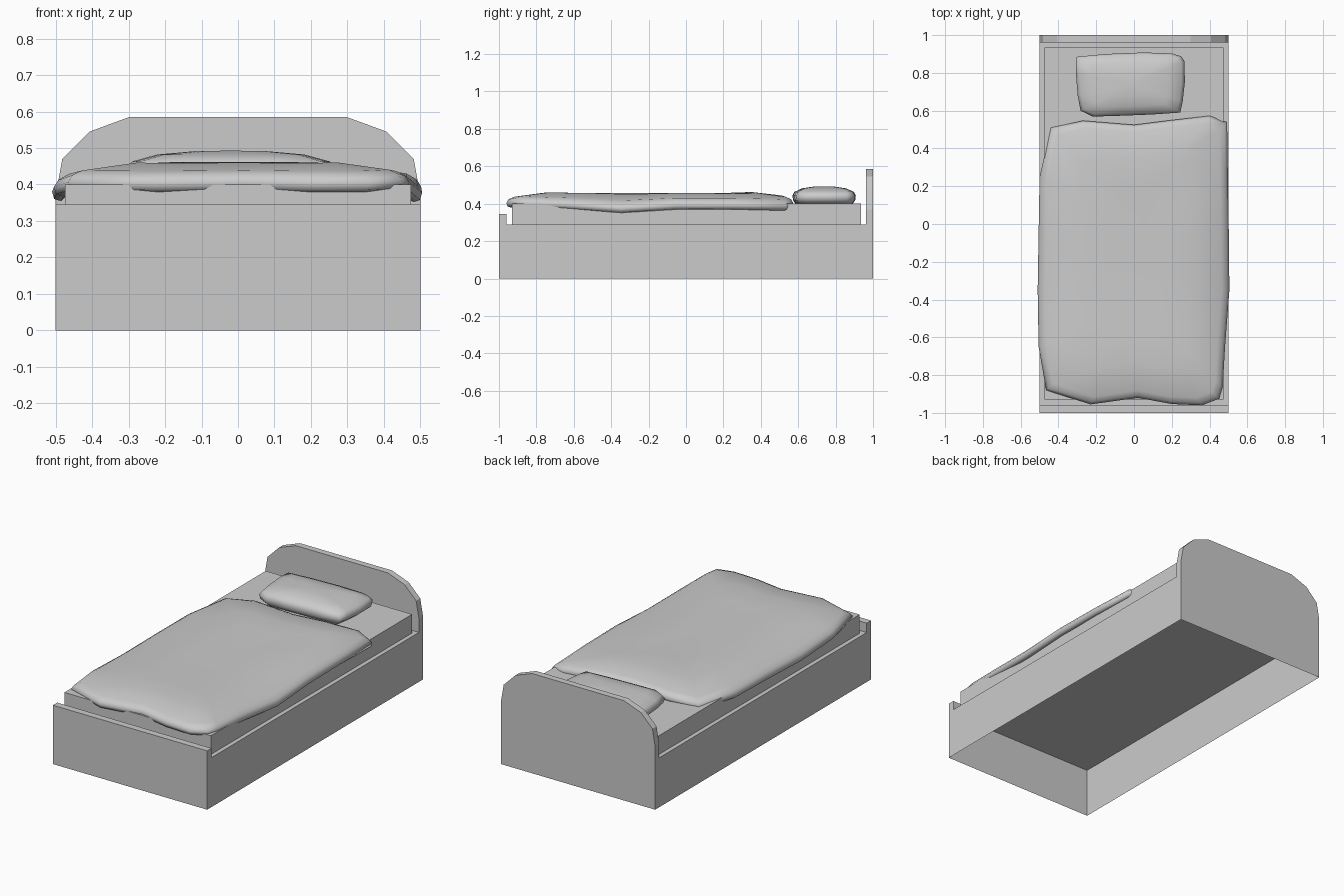
import bpy, bmesh

if "Cube" in bpy.data.objects:
    bpy.data.objects.remove(bpy.data.objects["Cube"])

def finish(bm, name, smooth=False):
    bmesh.ops.recalc_face_normals(bm, faces=bm.faces)
    me = bpy.data.meshes.new(name)
    bm.to_mesh(me)
    bm.free()
    for p in me.polygons:
        p.use_smooth = smooth
    ob = bpy.data.objects.new(name, me)
    bpy.context.collection.objects.link(ob)
    return ob

def prism(name, pts, y0, y1):
    """Extrude an x,z outline along y."""
    bm = bmesh.new()
    f = bm.faces.new([bm.verts.new((x, y0, z)) for x, z in pts])
    ext = bmesh.ops.extrude_face_region(bm, geom=[f], use_keep_orig=True)
    bmesh.ops.translate(bm, vec=(0, y1 - y0, 0),
                        verts=[v for v in ext['geom'] if isinstance(v, bmesh.types.BMVert)])
    return finish(bm, name)

def rect(w, z0, z1):
    return [(-w, z0), (w, z0), (w, z1), (-w, z1)]

def cushion(name, outline, centre, half, rings, tip_z):
    """Loft an outline (x, y, dz) through rings (inset, z, dz weight), capped both ends."""
    bm = bmesh.new()
    cx, cy = centre
    loops = []
    for d, z, w in rings:
        loops.append([bm.verts.new((cx + (x - cx) * (1 - d / half[0]),
                                    cy + (y - cy) * (1 - d / half[1]),
                                    z + dz * w)) for x, y, dz in outline])
    n = len(outline)
    for a, b in zip(loops, loops[1:]):
        for i in range(n):
            j = (i + 1) % n
            bm.faces.new((a[i], a[j], b[j], b[i]))
    for loop, z in ((loops[0], rings[0][1]), (loops[-1], tip_z)):
        c = bm.verts.new((cx, cy, z))
        for i in range(n):
            bm.faces.new((loop[i], loop[(i + 1) % n], c))
    return finish(bm, name, True)

# Bed base: hollow, open underneath
bm = bmesh.new()
bmesh.ops.create_cube(bm, size=1)
for v in bm.verts:
    v.co = (v.co.x, v.co.y * 2, (v.co.z + 0.5) * 0.29)
bmesh.ops.delete(bm, geom=[f for f in bm.faces if f.calc_center_median().z < 0.01],
                 context='FACES_ONLY')
finish(bm, "bed_base")

# Footboard and faceted-arch headboard rising from the base
prism("footboard", rect(0.5, 0.29, 0.345), -1, -0.96)
arch = [(0.5, 0.29), (0.5, 0.37), (0.482, 0.47), (0.407, 0.545), (0.298, 0.585)]
prism("headboard", arch + [(-x, z) for x, z in reversed(arch)], 0.962, 1)

# Mattress
prism("mattress", rect(0.475, 0.29, 0.40), -0.93, 0.935)

# Quilt with uneven, drooping hem
quilt = [(-0.23, -0.955, 0), (0.02, -0.92, 0.003), (0.2, -0.953, 0), (0.36, -0.96, 0),
         (0.45, -0.925, 0.005), (0.47, -0.86, 0), (0.482, -0.65, -0.008),
         (0.505, -0.35, -0.028), (0.502, -0.05, -0.01), (0.497, 0.25, -0.01),
         (0.493, 0.54, -0.018), (0.4, 0.573, 0), (0.2, 0.55, 0.01), (0, 0.525, 0.01),
         (-0.27, 0.547, 0.01), (-0.44, 0.51, -0.005), (-0.5, 0.25, -0.015),
         (-0.505, -0.05, -0.018), (-0.51, -0.35, -0.025), (-0.505, -0.65, -0.012),
         (-0.465, -0.88, 0.002)]
cushion("quilt", quilt, (0, -0.19), (0.5, 0.76),
        [(0.06, 0.403, 0), (0.025, 0.379, 1), (0.006, 0.385, 1), (0, 0.405, 1),
         (0.012, 0.424, 1), (0.04, 0.437, 0.7), (0.2, 0.459, 0.3), (0.35, 0.457, 0)], 0.454)

# Pillow
pillow = [(x, y, 0) for x, y in
          [(-0.22, 0.569), (-0.1, 0.572), (0.1, 0.58), (0.245, 0.59), (0.258, 0.65),
           (0.269, 0.75), (0.268, 0.86), (0.25, 0.888), (0.2, 0.903), (0.05, 0.908),
           (-0.15, 0.9), (-0.305, 0.885), (-0.308, 0.8), (-0.298, 0.68), (-0.283, 0.6)]]
cushion("pillow", pillow, (-0.02, 0.737), (1, 1),
        [(0.09, 0.401, 0), (0.02, 0.418, 0), (0, 0.443, 0), (0.06, 0.463, 0),
         (0.3, 0.482, 0), (0.65, 0.491, 0)], 0.493)
